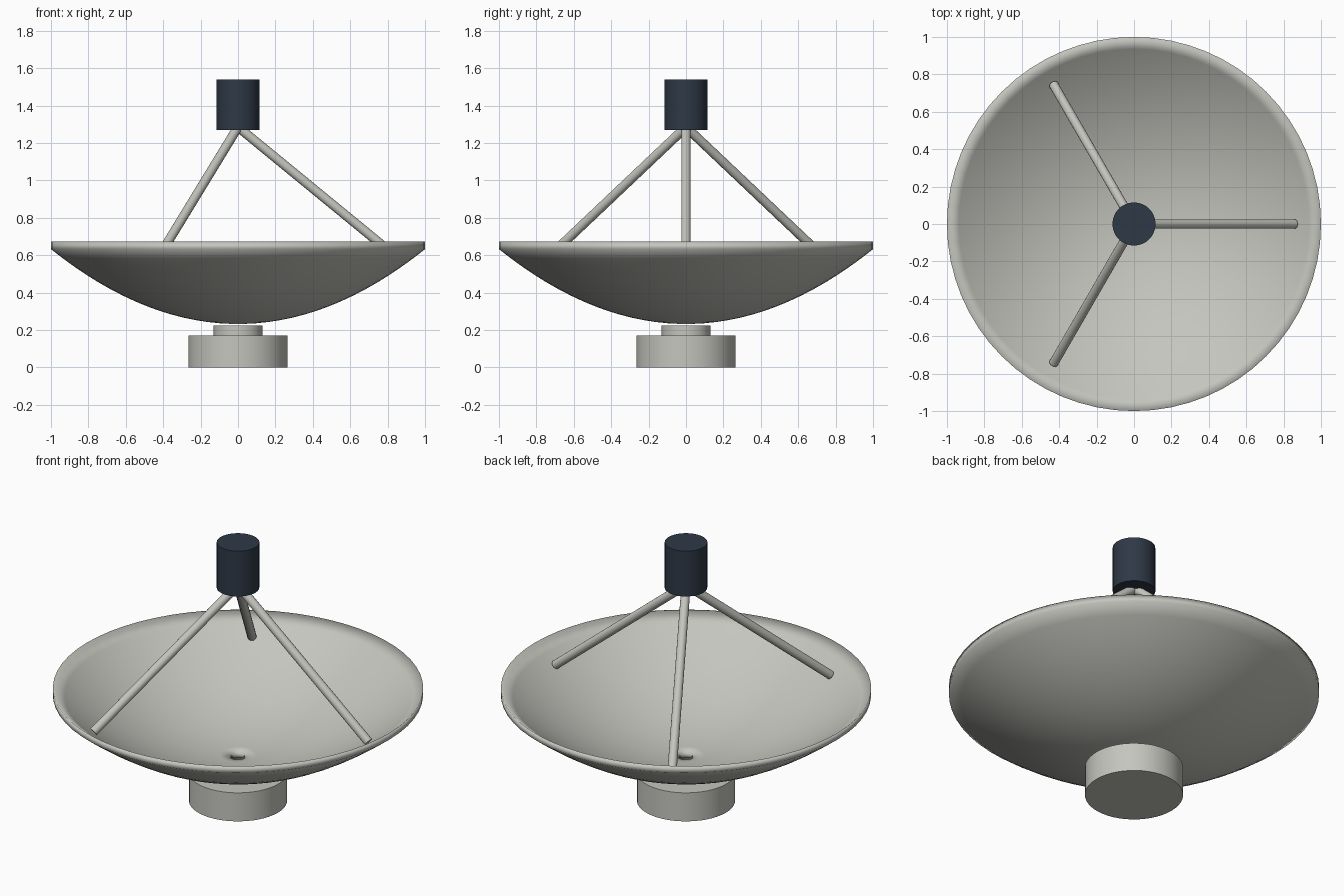
import bpy
import math
from mathutils import Vector

cube = bpy.data.objects.get("Cube")
if cube:
    bpy.data.objects.remove(cube, do_unlink=True)


def material(name, rgb):
    mat = bpy.data.materials.new(name)
    mat.use_nodes = True
    color = (*rgb, 1)
    mat.diffuse_color = color
    mat.node_tree.nodes["Principled BSDF"].inputs["Base Color"].default_value = color
    return mat


pale_grey = material("pale_grey", (0.56, 0.56, 0.52))
dark_navy = material("dark_navy", (0.027, 0.040, 0.061))


def rod(name, start, end, radius, mat, sides=48):
    """Cylinder between two points, smooth sides and sharp caps."""
    start, end = Vector(start), Vector(end)
    axis = end - start
    bpy.ops.mesh.primitive_cylinder_add(
        vertices=sides, radius=radius, depth=axis.length, location=(start + end) / 2)
    obj = bpy.context.object
    obj.name = name
    obj.rotation_euler = axis.to_track_quat("Z", "Y").to_euler()
    obj.data.materials.append(mat)
    bpy.ops.object.shade_smooth_by_angle(angle=math.radians(40))
    return obj


def lathe(name, profile, mat, sides=64):
    """Spin a closed (radius, height) loop around the z axis."""
    count = len(profile)
    verts, faces = [], []
    for s in range(sides):
        a = math.tau * s / sides
        verts += [(r * math.cos(a), r * math.sin(a), z) for r, z in profile]
    for s in range(sides):
        here, there = s * count, (s + 1) % sides * count
        for i in range(count):
            j = (i + 1) % count
            faces.append((here + i, there + i, there + j, here + j))
    mesh = bpy.data.meshes.new(name)
    mesh.from_pydata(verts, [], faces)
    mesh.materials.append(mat)
    mesh.shade_smooth()
    obj = bpy.data.objects.new(name, mesh)
    bpy.context.collection.objects.link(obj)
    return obj


# Pedestal
rod("base", (0, 0, 0), (0, 0, 0.17), 0.265, pale_grey)
rod("neck", (0, 0, 0.17), (0, 0, 0.225), 0.13, pale_grey)

# Parabolic dish with a small centre hole, softly shaded over the rim
HOLE, RINGS, THICKNESS = 0.035, 15, 0.04
radii = [HOLE + (1 - HOLE) * i / RINGS for i in range(RINGS + 1)]
outside = [(r, 0.232 + 0.4 * r * r) for r in radii]
inside = [(r, z + THICKNESS) for r, z in reversed(outside)]
lathe("dish", outside + inside, pale_grey)

# Three struts holding the receiver
for i in range(3):
    a = math.tau * i / 3
    foot = (0.86 * math.cos(a), 0.86 * math.sin(a), 0.58)
    rod(f"strut_{i + 1}", foot, (0, 0, 1.285), 0.025, pale_grey, sides=16)

# Receiver at the focus
rod("receiver", (0, 0, 1.27), (0, 0, 1.54), 0.115, dark_navy)
